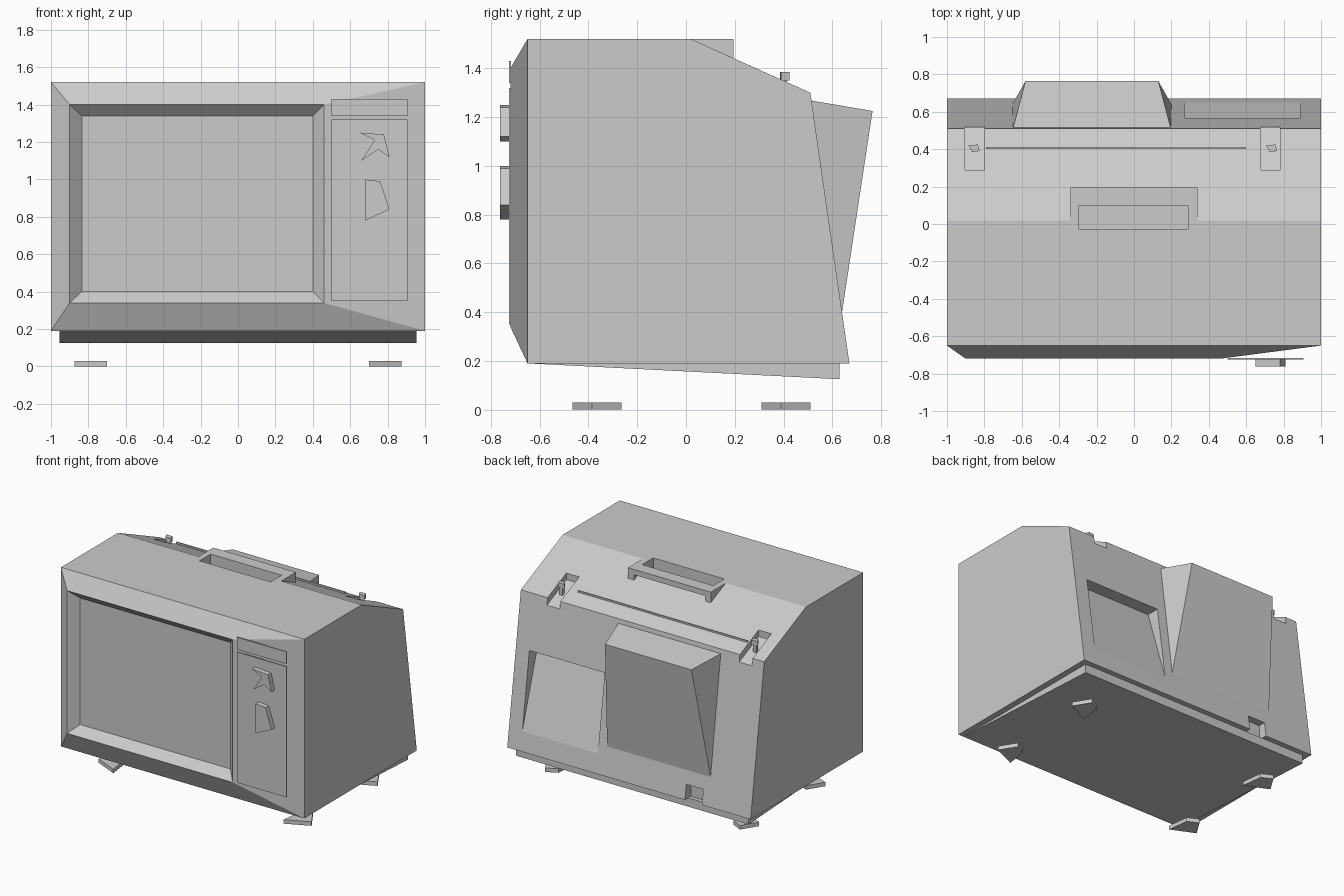
import bpy, bmesh, math
from mathutils import Vector

cube = bpy.data.objects.get("Cube")
if cube:
    bpy.data.objects.remove(cube, do_unlink=True)

grey = bpy.data.materials.new("plain grey")
grey.use_nodes = True
COLOUR = (0.6, 0.6, 0.6, 1)
grey.diffuse_color = COLOUR
grey.node_tree.nodes["Principled BSDF"].inputs["Base Color"].default_value = COLOUR


def finish(name, bm, recalc=True):
    if recalc:
        bmesh.ops.recalc_face_normals(bm, faces=bm.faces)
    mesh = bpy.data.meshes.new(name)
    bm.to_mesh(mesh)
    bm.free()
    mesh.materials.append(grey)
    obj = bpy.data.objects.new(name, mesh)
    bpy.context.collection.objects.link(obj)
    return obj


def prism(name, points, depth):
    """Extrude a flat outline of 3D points along a vector."""
    bm = bmesh.new()
    face = bm.faces.new([bm.verts.new(p) for p in points])
    new = bmesh.ops.extrude_face_region(bm, geom=[face])["geom"]
    moved = [v for v in new if isinstance(v, bmesh.types.BMVert)]
    bmesh.ops.translate(bm, verts=moved, vec=Vector(depth))
    return finish(name, bm)


def side_prism(name, profile, x0, x1):
    return prism(name, [(x0, y, z) for y, z in profile], (x1 - x0, 0, 0))


def box(name, x0, x1, y0, y1, z0, z1):
    return side_prism(name, [(y0, z0), (y1, z0), (y1, z1), (y0, z1)], x0, x1)


def cut(target, cutter):
    mod = target.modifiers.new("cut", "BOOLEAN")
    mod.operation = "DIFFERENCE"
    mod.solver = "EXACT"
    mod.object = cutter
    bpy.context.view_layer.objects.active = target
    bpy.ops.object.modifier_apply(modifier=mod.name)
    bpy.data.objects.remove(cutter, do_unlink=True)


# Cabinet with sloping top and leaning back
body = side_prism("cabinet", [(-0.65, 0.19), (0.67, 0.19), (0.51, 1.30),
                              (0.02, 1.52), (-0.65, 1.52)], -1, 1)

# Antenna slots in the slope, hand pocket, rear vent and cable notch
for x0, x1 in ((-0.905, -0.80), (0.675, 0.78)):
    cut(body, side_prism("slot_cutter", [(0.29, 1.35), (0.60, 1.21),
                                         (0.60, 1.6), (0.29, 1.6)], x0, x1))
cut(body, box("pocket_cutter", -0.295, 0.29, -0.03, 0.10, 1.41, 1.7))
cut(body, side_prism("vent_cutter", [(0.65, 0.33), (0.47, 0.90),
                                     (0.8, 0.90), (0.8, 0.33)], 0.27, 0.89))
cut(body, box("notch_cutter", -0.60, -0.46, 0.60, 0.8, 0.1, 0.30))

# Front bezel rising to the screen opening, then falling to the screen
bm = bmesh.new()
loops = []
for x0, x1, z0, z1, y in ((-1, 1, 0.19, 1.52, -0.65),
                          (-0.90, 0.46, 0.34, 1.40, -0.72),
                          (-0.835, 0.40, 0.40, 1.34, -0.66)):
    loops.append([bm.verts.new(p) for p in
                  ((x0, y, z0), (x1, y, z0), (x1, y, z1), (x0, y, z1))])
for a, b in zip(loops, loops[1:]):
    for i in range(4):
        j = (i + 1) % 4
        bm.faces.new((a[i], a[j], b[j], b[i]))
bm.faces.new(loops[-1])
finish("front_bezel_and_screen", bm, recalc=False)

# Control plates
box("control_plate", 0.50, 0.905, -0.725, -0.717, 0.35, 1.32)
box("upper_control_plate", 0.50, 0.905, -0.725, -0.717, 1.34, 1.43)

# Angular dials
upper = [(0.65, 1.25), (0.78, 1.24), (0.81, 1.12), (0.75, 1.16),
         (0.66, 1.10), (0.73, 1.21)]
lower = [(0.68, 1.0), (0.76, 0.99), (0.81, 0.84), (0.68, 0.78)]
for name, outline in (("upper_dial", upper), ("lower_dial", lower)):
    prism(name, [(x, -0.725, z) for x, z in outline], (0, -0.038, 0))

# Carrying handle
handle = box("handle", -0.34, 0.34, 0.02, 0.195, 1.40, 1.52)
cut(handle, box("grip_hole_cutter", -0.295, 0.29, -0.1, 0.10, 1.3, 1.7))
cut(handle, box("grip_gap_cutter", -0.295, 0.29, 0.0, 0.3, 1.3, 1.48))

# Tapered rear housing
bm = bmesh.new()
back = [bm.verts.new(p) for p in ((-0.65, 0.50, 1.27), (0.20, 0.50, 1.27),
                                  (0.20, 0.64, 0.40), (-0.65, 0.64, 0.40))]
top = [bm.verts.new(p) for p in ((-0.58, 0.765, 1.225), (0.13, 0.765, 1.225))]
bm.faces.new(back)
bm.faces.new((back[0], back[1], top[1], top[0]))
bm.faces.new((top[0], top[1], back[2], back[3]))
bm.faces.new((back[1], back[2], top[1]))
bm.faces.new((back[0], top[0], back[3]))
finish("rear_housing", bm)

# Wedge base
side_prism("base", [(-0.65, 0.19), (0.63, 0.125), (0.63, 0.19)], -0.955, 0.955)

# Feet
for sx, side in ((-1, "right"), (1, "left")):
    for y, end in ((-0.365, "front"), (0.41, "back")):
        outline = [(sx * 0.70, y - 0.10, 0), (sx * 0.875, y - 0.02, 0),
                   (sx * 0.80, y + 0.10, 0), (sx * 0.72, y + 0.06, 0)]
        prism(f"{end}_{side}_foot", outline, (0, 0, 0.03))

# Folded antenna rods and their pivots
box("right_antenna", -0.79, 0.0, 0.402, 0.412, 1.350, 1.362)
box("left_antenna", 0.0, 0.60, 0.400, 0.410, 1.350, 1.362)
for x, side in ((-0.855, "right"), (0.735, "left")):
    box(f"{side}_antenna_stem", x - 0.012, x + 0.012, 0.395, 0.415, 1.28, 1.36)
    prism(f"{side}_antenna_pivot",
          [(x - 0.03, 0.42, 1.35), (x - 0.01, 0.385, 1.35),
           (x + 0.03, 0.39, 1.35), (x + 0.02, 0.425, 1.35)], (0, 0, 0.035))
